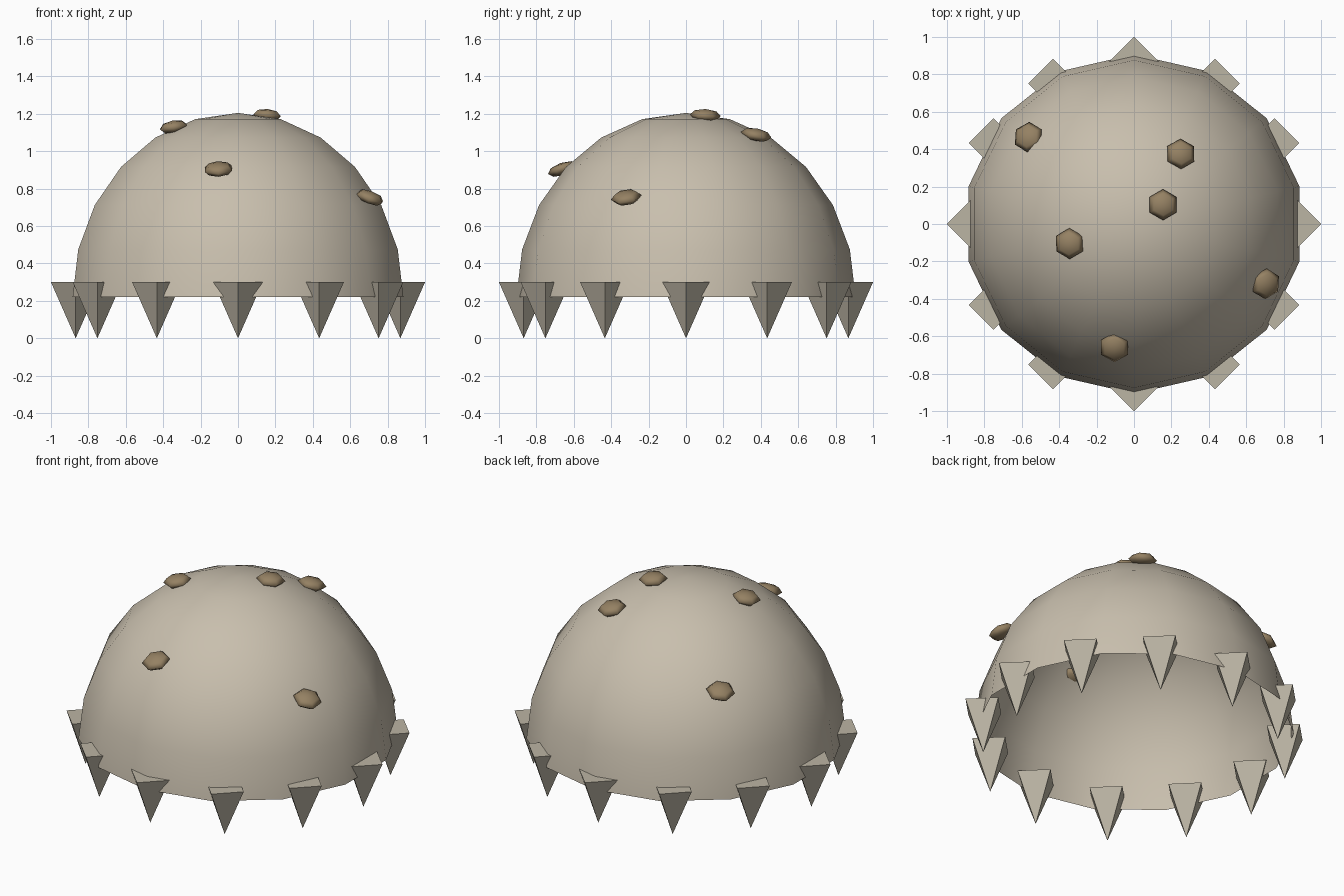
import bpy, bmesh, math
from mathutils import Matrix, Euler

if "Cube" in bpy.data.objects:
    bpy.data.objects.remove(bpy.data.objects["Cube"])


def material(name, rgb):
    m = bpy.data.materials.new(name)
    m.diffuse_color = (*rgb, 1)
    m.use_nodes = True
    m.node_tree.nodes["Principled BSDF"].inputs["Base Color"].default_value = m.diffuse_color
    return m


def add(name, bm, mat, smooth):
    me = bpy.data.meshes.new(name)
    for f in bm.faces:
        f.smooth = smooth
    bm.to_mesh(me)
    bm.free()
    me.materials.append(mat)
    ob = bpy.data.objects.new(name, me)
    bpy.context.collection.objects.link(ob)
    return ob


bone = material("pale bone", (0.58, 0.52, 0.42))
tooth = material("grey bone", (0.50, 0.46, 0.37))
brown = material("brown wart", (0.30, 0.22, 0.125))

# Open half-sphere dome
bm = bmesh.new()
bmesh.ops.create_uvsphere(bm, u_segments=14, v_segments=12, radius=1)
bmesh.ops.delete(bm, geom=[v for v in bm.verts if v.co.z < -0.01], context='VERTS')
bmesh.ops.transform(bm, verts=bm.verts,
                    matrix=Matrix.Translation((0, 0, 0.22)) @ Matrix.Diagonal((0.907, 0.907, 0.985, 1)))
add("dome", bm, bone, True)

# Ring of four-sided spikes pointing down, all aligned with the axes
for i in range(12):
    a = math.radians(30 * i)
    bm = bmesh.new()
    bmesh.ops.create_cone(bm, cap_ends=True, segments=4, radius1=0, radius2=0.132, depth=0.3)
    bmesh.ops.remove_doubles(bm, verts=bm.verts, dist=1e-5)
    bmesh.ops.recalc_face_normals(bm, faces=bm.faces)
    ob = add(f"spike_{i + 1}", bm, tooth, False)
    ob.location = (0.868 * math.cos(a), 0.868 * math.sin(a), 0.15)

# Flattened six-sided warts, tilted part way along the dome's slope
warts = [(0.155, 0.103, 1.192), (0.25, 0.375, 1.088), (-0.345, -0.105, 1.13),
         (-0.565, 0.465, 0.82), (0.705, -0.32, 0.753), (-0.105, -0.66, 0.905)]
for i, (x, y, z) in enumerate(warts):
    bm = bmesh.new()
    bmesh.ops.create_uvsphere(bm, u_segments=6, v_segments=4, radius=1)
    bmesh.ops.transform(bm, verts=bm.verts, matrix=Matrix.Diagonal((0.083, 0.083, 0.034, 1)))
    ob = add(f"wart_{i + 1}", bm, brown, True)
    ob.location = (x, y, z)
    ob.rotation_euler = Euler((-0.5 * y, 0.5 * x, 0))
